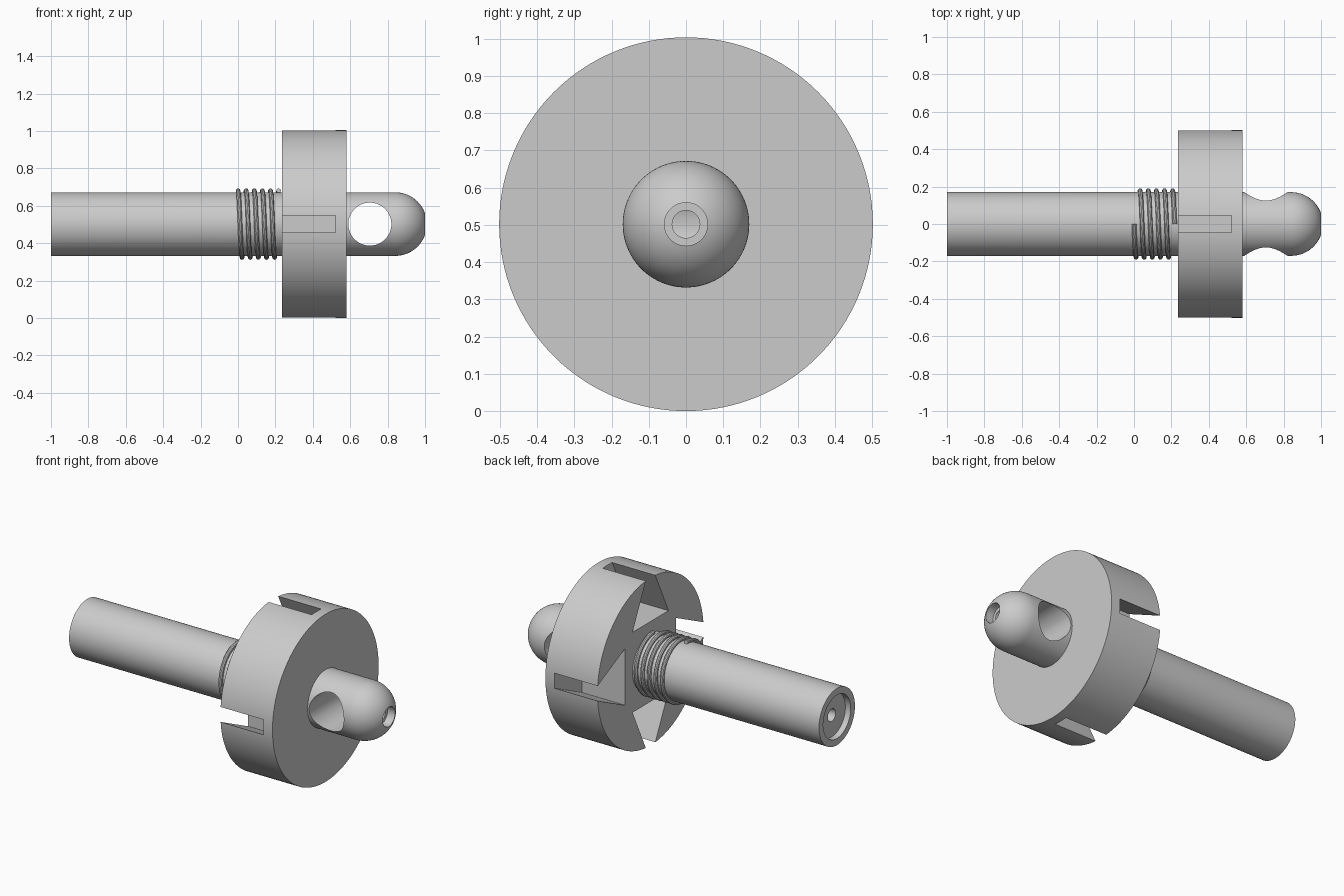
import bpy, bmesh, math
from mathutils import Matrix, Vector

if "Cube" in bpy.data.objects:
    bpy.data.objects.remove(bpy.data.objects["Cube"], do_unlink=True)

AXIS_Z = 0.502
SHAFT_R = 0.17
DISC_R = 0.502

grey = bpy.data.materials.new("plain grey")
grey.use_nodes = True
grey.diffuse_color = (0.6, 0.6, 0.6, 1)
grey.node_tree.nodes["Principled BSDF"].inputs["Base Color"].default_value = (0.6, 0.6, 0.6, 1)


def add_object(name, bm):
    bmesh.ops.recalc_face_normals(bm, faces=bm.faces[:])
    mesh = bpy.data.meshes.new(name)
    bm.to_mesh(mesh)
    bm.free()
    mesh.materials.append(grey)
    obj = bpy.data.objects.new(name, mesh)
    obj.location.z = AXIS_Z
    bpy.context.collection.objects.link(obj)
    return obj


def lathe(name, profile, steps=96):
    """Revolve (x, radius) points around the x axis."""
    bm = bmesh.new()
    verts = [bm.verts.new((x, 0, r)) for x, r in profile]
    edges = [bm.edges.new(pair) for pair in zip(verts, verts[1:])]
    bmesh.ops.spin(bm, geom=verts + edges, cent=(0, 0, 0), axis=(1, 0, 0),
                   angle=math.tau, steps=steps)
    bmesh.ops.remove_doubles(bm, verts=bm.verts[:], dist=1e-5)
    return add_object(name, bm)


def prism(name, outline, x0, x1, turn=0.0):
    """Extrude a (y, z) outline along x, turned about the x axis."""
    bm = bmesh.new()
    face = bm.faces.new([bm.verts.new((x0, y, z)) for y, z in outline])
    moved = bmesh.ops.extrude_face_region(bm, geom=[face])["geom"]
    bmesh.ops.translate(bm, vec=(x1 - x0, 0, 0),
                        verts=[g for g in moved if isinstance(g, bmesh.types.BMVert)])
    bmesh.ops.rotate(bm, verts=bm.verts[:], cent=(0, 0, 0),
                     matrix=Matrix.Rotation(turn, 3, 'X'))
    return add_object(name, bm)


def cut(target, cutter):
    mod = target.modifiers.new("cut", 'BOOLEAN')
    mod.operation = 'DIFFERENCE'
    mod.solver = 'EXACT'
    mod.object = cutter
    cutter.hide_render = True
    bpy.context.view_layer.objects.active = target
    bpy.ops.object.modifier_apply(modifier=mod.name)
    bpy.data.objects.remove(cutter, do_unlink=True)


def smooth(obj):
    bpy.ops.object.select_all(action='DESELECT')
    obj.select_set(True)
    bpy.context.view_layer.objects.active = obj
    bpy.ops.object.shade_smooth_by_angle(angle=math.radians(30))


# Shaft: recessed rear end, domed tip with a stepped bore
tip_hole, bore = 0.058, 0.037
start = math.asin(tip_hole / SHAFT_R)
dome_x = 1 - SHAFT_R * math.cos(start)
dome = []
for i in range(17):
    a = math.pi / 2 + (start - math.pi / 2) * i / 16
    dome.append((dome_x + SHAFT_R * math.cos(a), SHAFT_R * math.sin(a)))
rear = [(-0.7, 0), (-0.7, bore), (-0.965, bore), (-0.965, 0.13), (-1, 0.13), (-1, SHAFT_R)]
tip = [(0.95, tip_hole), (0.95, bore), (0.7, bore), (0.7, 0)]
shaft = lathe("shaft", rear + dome + tip)

# Cross hole through the head of the shaft
bm = bmesh.new()
bmesh.ops.create_cone(bm, cap_ends=True, segments=64, radius1=0.115, radius2=0.115, depth=0.6,
                      matrix=Matrix.Translation((0.705, 0, 0)) @ Matrix.Rotation(math.pi / 2, 4, 'X'))
cut(shaft, add_object("cross_hole_cutter", bm))
smooth(shaft)

# Disc with four flared pockets that open as slots in the rim
disc = lathe("disc", [(0.235, 0), (0.235, DISC_R), (0.58, DISC_R), (0.58, 0)], 128)
half = [(0.17, 0.24), (0.045, 0.5), (0.045, 0.6)]
outline = half + [(-y, z) for y, z in reversed(half)]
for k in range(4):
    cut(disc, prism("pocket_cutter", outline, 0.1, 0.52, k * math.pi / 2))
smooth(disc)

# Coiled thread behind the disc
turns, pitch, per_turn = 5, 0.0435, 48
curve = bpy.data.curves.new("thread", 'CURVE')
curve.dimensions = '3D'
curve.bevel_depth = 0.012
curve.bevel_resolution = 3
curve.use_fill_caps = True
spline = curve.splines.new('POLY')
spline.points.add(turns * per_turn)
for i, p in enumerate(spline.points):
    a = math.tau * i / per_turn
    p.co = (pitch * i / per_turn, -0.179 * math.sin(a), 0.179 * math.cos(a), 1)
curve.materials.append(grey)
thread = bpy.data.objects.new("thread", curve)
thread.location.z = AXIS_Z
bpy.context.collection.objects.link(thread)
bpy.ops.object.select_all(action='DESELECT')
thread.select_set(True)
bpy.context.view_layer.objects.active = thread
bpy.ops.object.convert(target='MESH')
smooth(bpy.context.view_layer.objects.active)
